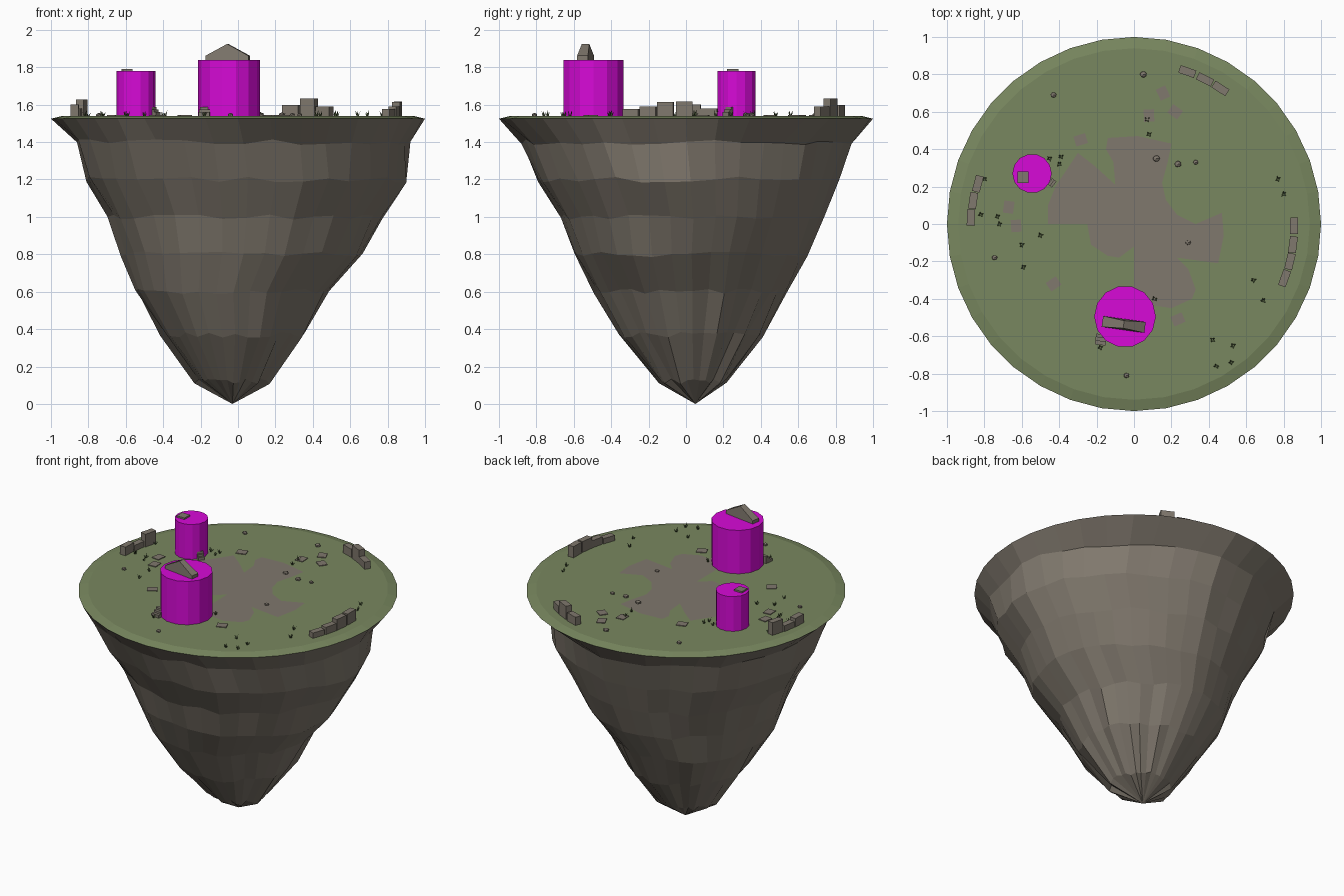
import bpy, bmesh, math, random
from mathutils import Vector, Matrix

random.seed(4)
TAU = math.tau
GROUND = 1.54
SIDES = 36

cube = bpy.data.objects.get("Cube")
if cube:
    bpy.data.objects.remove(cube)


def material(name, *rgb):
    m = bpy.data.materials.new(name)
    m.use_nodes = True
    m.diffuse_color = (*rgb, 1)
    m.node_tree.nodes["Principled BSDF"].inputs["Base Color"].default_value = (*rgb, 1)
    return m


ROCK = material("brown rock", 0.215, 0.188, 0.153)
GRASS = material("meadow green", 0.19, 0.245, 0.115)
MAGENTA = material("magenta", 0.68, 0.003, 0.68)
BLADE = material("dark grass", 0.09, 0.13, 0.05)


def finish(name, bm, mat):
    mesh = bpy.data.meshes.new(name)
    bmesh.ops.recalc_face_normals(bm, faces=bm.faces)
    bm.to_mesh(mesh)
    bm.free()
    mesh.materials.append(mat)
    ob = bpy.data.objects.new(name, mesh)
    bpy.context.collection.objects.link(ob)
    return ob


def add_box(bm, x, y, z0, sx, sy, sz, angle=0.0):
    m = (Matrix.Translation((x, y, z0 + sz / 2)) @ Matrix.Rotation(angle, 4, "Z")
         @ Matrix.Diagonal((sx, sy, sz, 1)))
    bmesh.ops.create_cube(bm, size=1, matrix=m)


def loft(bm, rings):
    loops = [[bm.verts.new(p) for p in ring] for ring in rings]
    for a, b in zip(loops, loops[1:]):
        for i in range(len(a)):
            j = (i + 1) % len(a)
            bm.faces.new((a[i], a[j], b[j], b[i]))
    return loops


# Rocky underside: height, x range, y range of each ring
levels = [
    (1.525, -1.0, 1.0, -1.0, 1.0), (1.4, -0.86, 0.92, -0.87, 0.88),
    (1.2, -0.80, 0.905, -0.77, 0.82), (1.0, -0.68, 0.77, -0.66, 0.74),
    (0.8, -0.61, 0.67, -0.59, 0.65), (0.6, -0.54, 0.49, -0.48, 0.55),
    (0.37, -0.39, 0.36, -0.34, 0.41), (0.12, -0.22, 0.17, -0.15, 0.23),
]
rings = []
for k, (z, x0, x1, y0, y1) in enumerate(levels):
    wobble = 0 if k == 0 else 0.018 if k < 6 else 0.06
    lean = 0 if k == 0 else 0.07
    ring = []
    for i in range(SIDES):
        a = TAU * i / SIDES
        # The cliff is hollowed at one diagonal and bulges at the opposite one
        s = 1 + random.uniform(-wobble, wobble) - lean * math.cos(a - TAU / 8) ** 5
        dz = 0 if k == 0 else random.uniform(-0.015, 0.015)
        ring.append(((x0 + x1) / 2 + s * (x1 - x0) / 2 * math.cos(a),
                     (y0 + y1) / 2 + s * (y1 - y0) / 2 * math.sin(a), z + dz))
    rings.append(ring)
bm = bmesh.new()
loops = loft(bm, rings)
tip = bm.verts.new((-0.03, 0.05, 0))
for i in range(SIDES):
    bm.faces.new((loops[-1][i], loops[-1][(i + 1) % SIDES], tip))
finish("rock_underside", bm, ROCK)

# Grass top with a sloping rim
bm = bmesh.new()
loops = loft(bm, [[(r * math.cos(TAU * i / SIDES), r * math.sin(TAU * i / SIDES), z)
                   for i in range(SIDES)]
                  for r, z in ((1.0, 1.525), (0.94, GROUND))])
bm.faces.new(loops[-1])
finish("grass_top", bm, GRASS)

# Bare rock clearing
clearing = [
    (-.46, 0), (-.46, .1), (-.42, .2), (-.3, .38), (-.21, .31), (-.1, .21),
    (-.11, .33), (-.15, .4), (-.14, .46), (.02, .47), (.2, .43), (.18, .33),
    (.15, .22), (.17, .13), (.23, .05), (.33, 0), (.47, .06), (.48, -.06),
    (.45, -.21), (.23, -.18), (.29, -.24), (.33, -.35), (.31, -.4), (.2, -.45),
    (0, -.42), (0, -.12), (-.08, -.18), (-.14, -.17), (-.23, -.11), (-.25, 0)]
bm = bmesh.new()
face = bm.faces.new([bm.verts.new((x, y, GROUND + 0.002)) for x, y in clearing])
bmesh.ops.triangulate(bm, faces=[face])
patch = finish("rock_clearing", bm, ROCK)
if patch.data.polygons[0].normal.z < 0:
    patch.data.flip_normals()


# Towers
def tower(name, x, y, r, top, sides):
    bm = bmesh.new()
    ends = loft(bm, [[(x + r * math.cos(TAU * i / sides), y + r * math.sin(TAU * i / sides), z)
                      for i in range(sides)] for z in (GROUND - 0.005, top)])
    for end in ends:
        bm.faces.new(end)
    finish(name, bm, MAGENTA)


tower("large_tower", -0.048, -0.495, 0.165, 1.84, 14)
tower("small_tower", -0.545, 0.27, 0.105, 1.78, 14)

# Gabled ridge on the large tower
bm = bmesh.new()
gable = [(-.115, 1.838), (.115, 1.838), (.115, 1.862), (0, 1.925), (-.115, 1.862)]
ends = loft(bm, [[(x, w * (0.7 if z > 1.9 else 1), z) for x, z in gable]
                 for w in (-0.029, 0.029)])
for end in ends:
    bm.faces.new(end)
bmesh.ops.rotate(bm, verts=bm.verts, matrix=Matrix.Rotation(-0.14, 3, "Z"))
bmesh.ops.translate(bm, verts=bm.verts, vec=(-0.055, -0.537, 0))
finish("roof_ridge", bm, ROCK)

# Hatch on the small tower
bm = bmesh.new()
add_box(bm, -0.593, 0.25, 1.775, 0.06, 0.06, 0.016)
finish("roof_hatch", bm, ROCK)


# Stair at the foot of each tower
def stair(name, x, y, angle, size):
    bm = bmesh.new()
    for i in range(3):
        d = i * size * 0.33
        add_box(bm, x - d * math.sin(angle), y + d * math.cos(angle), GROUND - 0.005,
                size, size * 0.33, 0.025 + 0.014 * i, angle)
    finish(name, bm, ROCK)


stair("large_tower_stair", -0.18, -0.637, -0.15, 0.058)
stair("small_tower_stair", -0.432, 0.215, 0.9, 0.04)

# Broken rim walls: x, y, height of each block
walls = {
    "left_wall": [(-.872, .035, .06), (-.86, .125, .04), (-.835, .215, .088)],
    "back_wall": [(.285, .815, .057), (.38, .773, .092), (.462, .725, .05)],
    "right_wall": [(.856, -.01, .077), (.85, -.11, .075), (.834, -.2, .05), (.805, -.29, .037)],
}
for name, blocks in walls.items():
    bm = bmesh.new()
    for x, y, h in blocks:
        add_box(bm, x, y, GROUND - 0.005, 0.042, 0.088, h + 0.005, math.atan2(y, x))
    finish(name, bm, ROCK)

# Flat paving slabs
bm = bmesh.new()
for x, y in [(.155, .7), (.22, .6), (-.285, .45), (-.43, -.32), (.235, -.51),
             (-.67, .09), (-.63, -.01), (.08, .58)]:
    add_box(bm, x, y, GROUND - 0.004, 0.065, 0.055, 0.009, random.uniform(0, 3))
finish("paving_slabs", bm, ROCK)

# Pebbles
bm = bmesh.new()
for x, y in [(-.43, .69), (.05, .8), (.12, .35), (.235, .32), (.33, .33), (.29, -.1),
             (-.04, -.81), (-.745, -.18)]:
    m = Matrix.Translation((x, y, GROUND + 0.005)) @ Matrix.Diagonal((1, 0.9, 0.7, 1))
    bmesh.ops.create_icosphere(bm, subdivisions=1, radius=random.uniform(.015, .022), matrix=m)
finish("pebbles", bm, ROCK)

# Grass tufts made of thin leaning blades
bm = bmesh.new()
for x, y in [(-.8, .24), (-.82, .05), (-.73, .04), (-.72, 0), (-.6, -.11), (-.59, -.23),
             (-.5, -.06), (-.39, .36), (-.4, .32), (.8, .16), (.77, .24), (.64, -.3),
             (.69, -.41), (.42, -.62), (.44, -.76), (.53, -.65), (.52, -.74), (.11, -.4),
             (.08, .48), (.07, .56), (-.18, -.66), (-.45, .35)]:
    for i in range(4):
        a = TAU * i / 4 + random.random()
        out = Vector((math.cos(a), math.sin(a), 0))
        side = Vector((-out.y, out.x, 0)) * 0.006
        base = Vector((x, y, GROUND)) + out * 0.004
        top = base + out * 0.012 + Vector((0, 0, random.uniform(.015, .035)))
        bm.faces.new([bm.verts.new(p) for p in (base - side, base + side, top)])
finish("grass_tufts", bm, BLADE)
